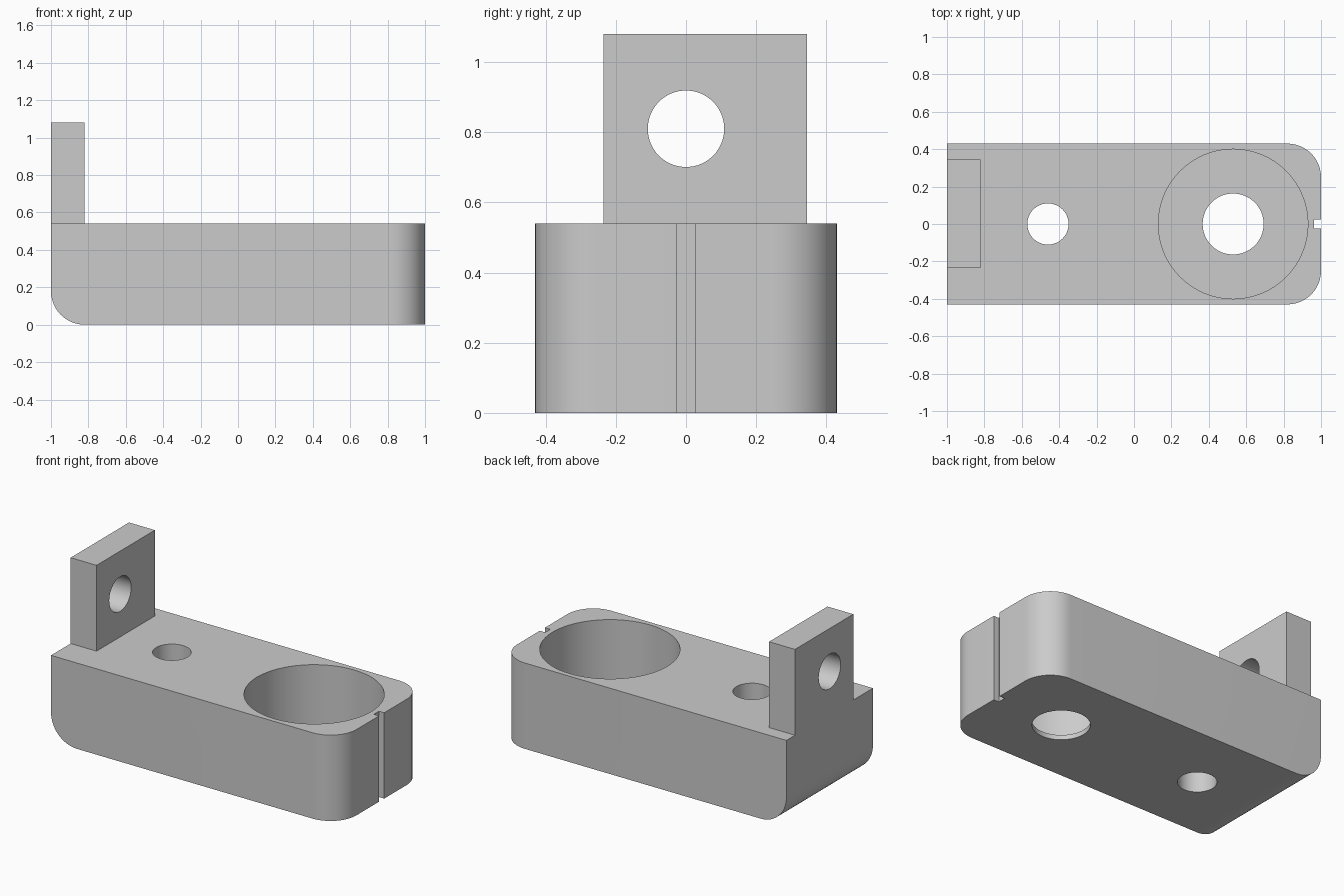
import bpy
import bmesh
import math
from mathutils import Matrix, Vector

if "Cube" in bpy.data.objects:
    bpy.data.objects.remove(bpy.data.objects["Cube"])

grey = bpy.data.materials.new("light_grey")
grey.diffuse_color = (0.6, 0.6, 0.6, 1.0)
grey.use_nodes = True
grey.node_tree.nodes["Principled BSDF"].inputs["Base Color"].default_value = grey.diffuse_color


def finish(name, bm):
    mesh = bpy.data.meshes.new(name)
    bm.to_mesh(mesh)
    bm.free()
    mesh.materials.append(grey)
    obj = bpy.data.objects.new(name, mesh)
    bpy.context.collection.objects.link(obj)
    return obj


def box(name, lo, hi, round_edge=None, radius=0.18):
    """Box between two corners; round_edge picks edges to round by midpoint."""
    lo, hi = Vector(lo), Vector(hi)
    bm = bmesh.new()
    bmesh.ops.create_cube(bm, size=1)
    bmesh.ops.transform(bm, verts=bm.verts, matrix=Matrix.Translation((lo + hi) / 2)
                        @ Matrix.Diagonal((*(hi - lo), 1)))
    if round_edge:
        edges = [e for e in bm.edges
                 if round_edge((e.verts[0].co + e.verts[1].co) / 2)]
        bmesh.ops.bevel(bm, geom=edges, offset=radius, segments=12,
                        profile=0.5, affect='EDGES')
    return finish(name, bm)


def cylinder(name, centre, radius, length, axis='Z'):
    bm = bmesh.new()
    bmesh.ops.create_cone(bm, cap_ends=True, segments=64, radius1=radius,
                          radius2=radius, depth=length)
    turn = Matrix.Rotation(math.pi / 2, 4, 'Y') if axis == 'X' else Matrix()
    bmesh.ops.transform(bm, verts=bm.verts, matrix=Matrix.Translation(centre) @ turn)
    return finish(name, bm)


def combine(target, tool, operation):
    mod = target.modifiers.new(tool.name, 'BOOLEAN')
    mod.operation = operation
    mod.solver = 'EXACT'
    mod.object = tool
    bpy.context.view_layer.objects.active = target
    bpy.ops.object.modifier_apply(modifier=mod.name)
    bpy.data.objects.remove(tool)


# Base block: rounded right corners and rounded lower left edge
def rounded(m):
    right_corner = m.x > 0.9 and abs(m.y) > 0.4 and 0.2 < m.z < 0.4
    lower_left = m.x < -0.9 and abs(m.y) < 0.1 and m.z < 0.1
    return right_corner or lower_left


body = box("bracket_body", (-1, -0.43, 0), (1, 0.43, 0.54), rounded)

# Upright lug, slightly off centre
combine(body, box("lug", (-1, -0.235, 0.4), (-0.82, 0.345, 1.08)), 'UNION')

# Deep pocket, floor holes, lug hole and end slot
cutters = [
    cylinder("pocket", (0.53, 0, 0.53), 0.4, 1.0),
    cylinder("pocket_hole", (0.53, 0, 0.1), 0.163, 0.6),
    cylinder("small_hole", (-0.46, 0, 0.3), 0.11, 1.0),
    cylinder("lug_hole", (-0.91, 0, 0.81), 0.109, 0.5, 'X'),
    box("end_slot", (0.963, -0.025, -0.1), (1.1, 0.025, 0.7)),
]
for cutter in cutters:
    combine(body, cutter, 'DIFFERENCE')

bpy.ops.object.select_all(action='DESELECT')
body.select_set(True)
bpy.context.view_layer.objects.active = body
bpy.ops.object.shade_smooth_by_angle(angle=math.radians(30))
